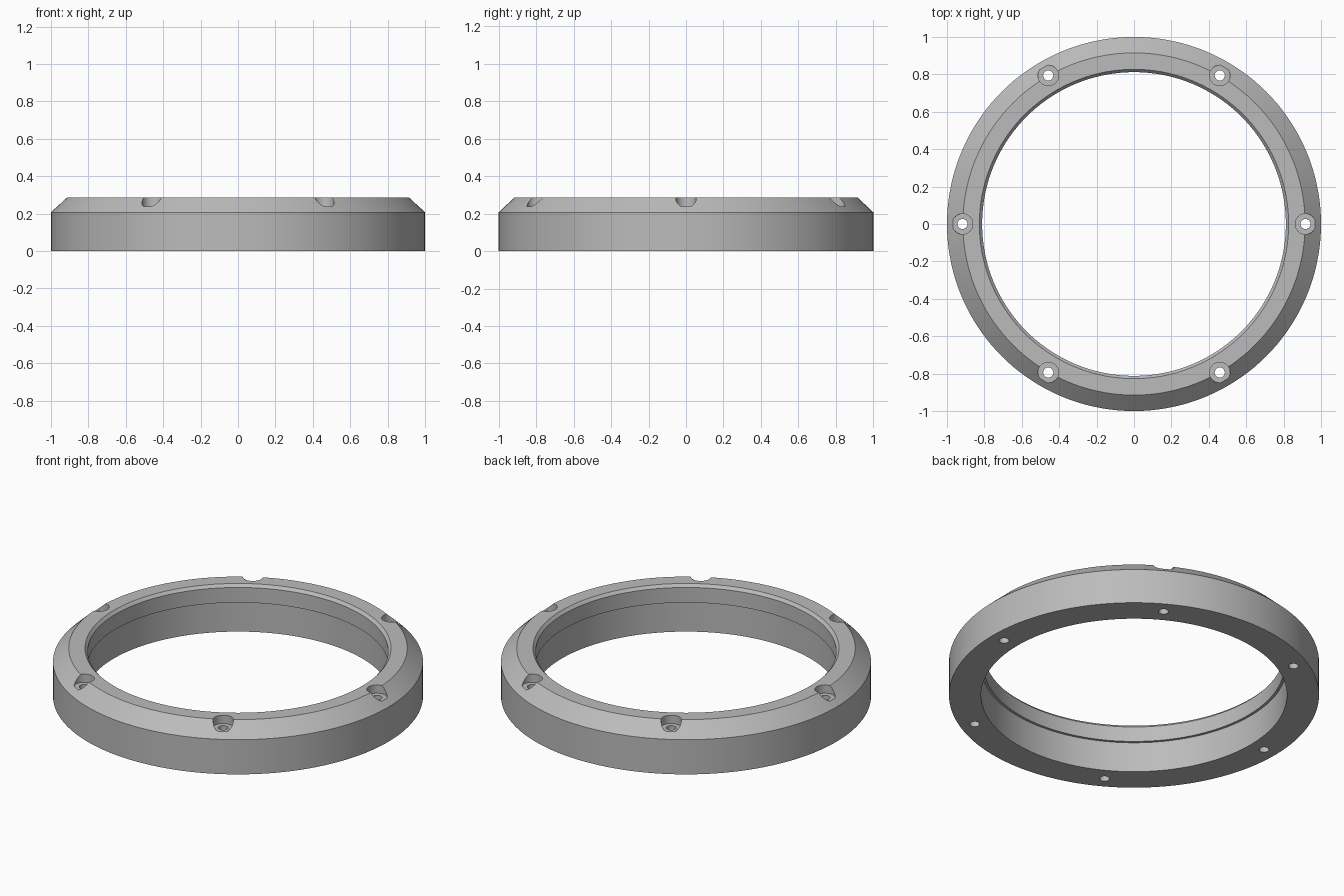
import bpy, bmesh, math
from mathutils import Matrix

cube = bpy.data.objects.get("Cube")
if cube:
    bpy.data.objects.remove(cube, do_unlink=True)

# Single grey finish
grey = bpy.data.materials.new("plain_grey")
grey.use_nodes = True
colour = (0.5, 0.5, 0.5, 1)
grey.diffuse_color = colour
grey.node_tree.nodes["Principled BSDF"].inputs["Base Color"].default_value = colour


def revolve(bm, profile, segments, closed):
    """Turn an (r, z) profile around the z axis and return the new vertices."""
    rings = []
    for i in range(segments):
        a = math.tau * i / segments
        rings.append([bm.verts.new((r * math.cos(a), r * math.sin(a), z)) for r, z in profile])
    n = len(profile)
    for i in range(segments):
        a, b = rings[i], rings[(i + 1) % segments]
        for j in range(n if closed else n - 1):
            k = (j + 1) % n
            bm.faces.new((a[j], b[j], b[k], a[k]))
    if not closed:
        bm.faces.new([ring[0] for ring in reversed(rings)])
        bm.faces.new([ring[-1] for ring in rings])
    return [v for ring in rings for v in ring]


def make_object(name, bm):
    bmesh.ops.recalc_face_normals(bm, faces=bm.faces)
    mesh = bpy.data.meshes.new(name)
    bm.to_mesh(mesh)
    bm.free()
    mesh.materials.append(grey)
    obj = bpy.data.objects.new(name, mesh)
    bpy.context.collection.objects.link(obj)
    return obj


# Ring body: chamfered outer rim, small inner chamfer, recessed lower bore
bm = bmesh.new()
revolve(bm, [(0.827, 0), (1, 0), (1, 0.207), (0.915, 0.287), (0.827, 0.287),
             (0.812, 0.27), (0.812, 0.18), (0.827, 0.18)], 144, True)
ring = make_object("clamp_ring", bm)

# Six counterbored screw holes
bm = bmesh.new()
for i in range(6):
    verts = revolve(bm, [(0.027, -0.1), (0.027, 0.238), (0.055, 0.238), (0.055, 0.4)], 32, False)
    turn = Matrix.Rotation(math.tau * i / 6, 4, "Z") @ Matrix.Translation((0.917, 0, 0))
    bmesh.ops.transform(bm, matrix=turn, verts=verts)
cutter = make_object("screw_hole_cutter", bm)
cutter.hide_render = True

# Cut the holes, then discard the cutter
cut = ring.modifiers.new("screw_holes", "BOOLEAN")
cut.operation = "DIFFERENCE"
cut.solver = "EXACT"
cut.object = cutter
bpy.ops.object.select_all(action="DESELECT")
ring.select_set(True)
bpy.context.view_layer.objects.active = ring
bpy.ops.object.modifier_apply(modifier=cut.name)
bpy.data.objects.remove(cutter, do_unlink=True)
bpy.ops.object.shade_smooth_by_angle(angle=math.radians(25))
